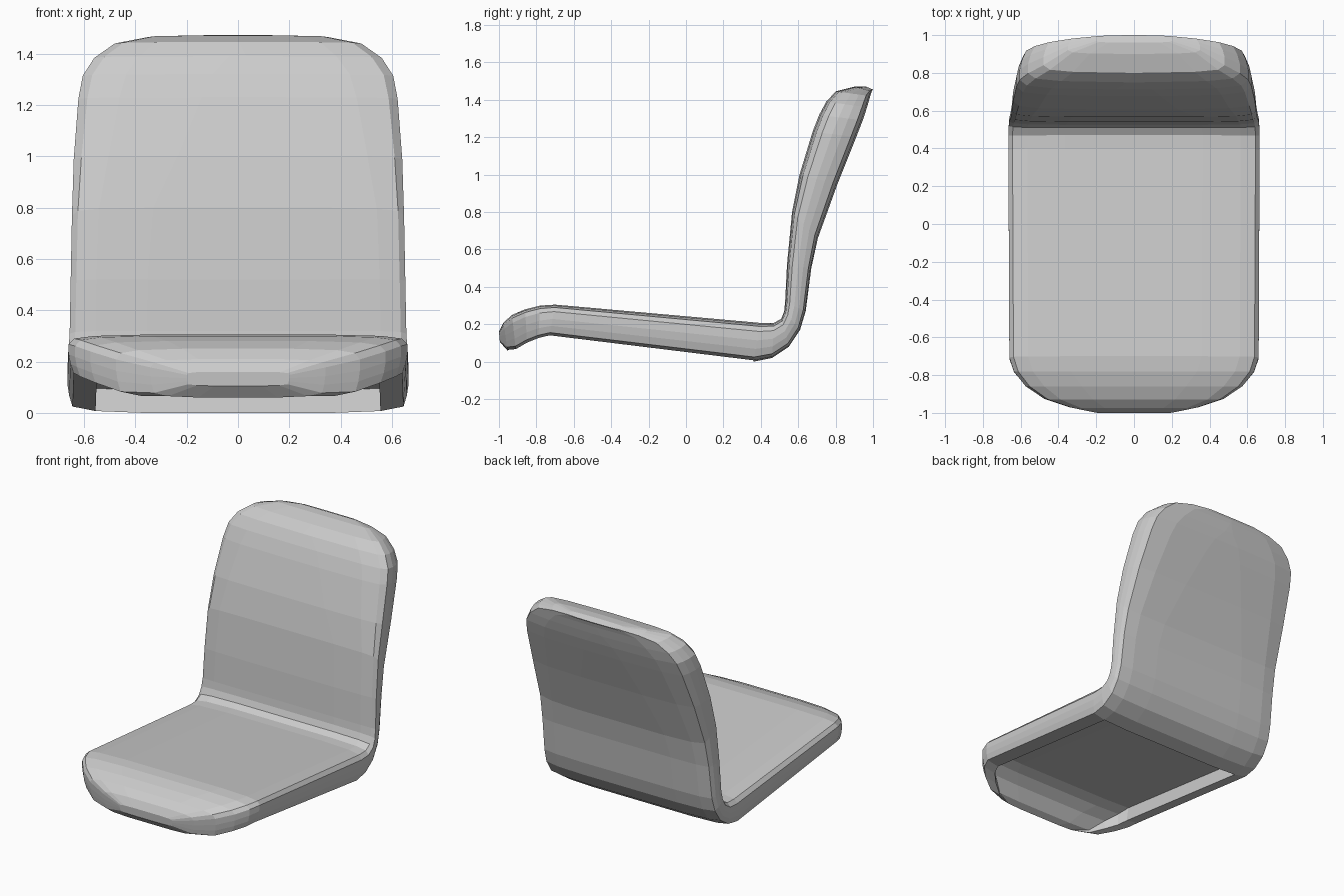
import bpy
import bmesh
from mathutils import Vector

cube = bpy.data.objects.get("Cube")
if cube:
    bpy.data.objects.remove(cube)

# Upholstery colour
grey = bpy.data.materials.new("light grey")
grey.use_nodes = True
colour = (0.6, 0.6, 0.6, 1)
grey.diffuse_color = colour
grey.node_tree.nodes["Principled BSDF"].inputs["Base Color"].default_value = colour

# Stations from front lip to top: upper y, z, lower y, z, half width, pocket depth
STATIONS = [
    (-1.00, .16, -.995, .105, .20, 0),
    (-.975, .21, -.955, .06, .34, 0),
    (-.93, .25, -.91, .06, .475, .02),
    (-.86, .28, -.85, .095, .575, .06),
    (-.78, .30, -.79, .12, .635, .08),
    (-.70, .305, -.73, .135, .66, .09),
    (.40, .207, .36, 0, .665, .09),
    (.40, .207, .36, 0, .665, 0),
    (.47, .207, .46, .02, .665, 0),
    (.51, .23, .55, .08, .663, 0),
    (.525, .27, .61, .17, .66, 0),
    (.53, .32, .64, .27, .656, 0),
    (.54, .52, .67, .50, .652, 0),
    (.567, .80, .705, .66, .647, 0),
    (.607, 1.0, .81, .95, .64, 0),
    (.677, 1.23, .91, 1.20, .622, 0),
    (.712, 1.32, .945, 1.29, .605, 0),
    (.75, 1.39, .968, 1.36, .56, 0),
    (.80, 1.445, .985, 1.42, .48, 0),
    (.90, 1.47, .993, 1.445, .35, 0),
    (.96, 1.472, 1.0, 1.455, .20, 0),
]
# Crowned edge section: inset from the side, fraction from lower to upper surface
EDGE = [(.3, 1), (.1, .97), (.022, .91), (0, .78), (0, .55), (.007, .33), (.02, .12), (.11, .035)]
POCKET = [(.11, .035), (.3, 0)]


def ring(bm, uy, uz, ly, lz, width, depth):
    """One closed cross-section, with the underside pocket lifted by depth."""
    upper, lower = Vector((0, uy, uz)), Vector((0, ly, lz))
    # Softer edges towards the top of the back, tighter where the shell narrows
    rounding = (1 + max(0, lz - .6)) * min(1, width / .55)
    lift = (upper - lower).normalized() * depth

    def point(inset, t):
        return lower.lerp(upper, t) + Vector((width - inset * rounding, 0, 0))

    half = [point(*e) for e in EDGE] + [point(*p) + lift for p in POCKET]
    mirrored = [Vector((-p.x, p.y, p.z)) for p in reversed(half)]
    return [bm.verts.new(p) for p in half + mirrored]


# Seat and backrest as one lofted shell
bm = bmesh.new()
rings = [ring(bm, *s) for s in STATIONS]
for a, b in zip(rings, rings[1:]):
    for i in range(len(a)):
        j = (i + 1) % len(a)
        bm.faces.new((a[i], a[j], b[j], b[i]))
bm.faces.new(rings[0])
bm.faces.new(rings[-1])
bmesh.ops.remove_doubles(bm, verts=bm.verts, dist=.0005)
bmesh.ops.recalc_face_normals(bm, faces=bm.faces)

mesh = bpy.data.meshes.new("seat_shell")
bm.to_mesh(mesh)
bm.free()
mesh.materials.append(grey)
seat = bpy.data.objects.new("seat_shell", mesh)
bpy.context.collection.objects.link(seat)
